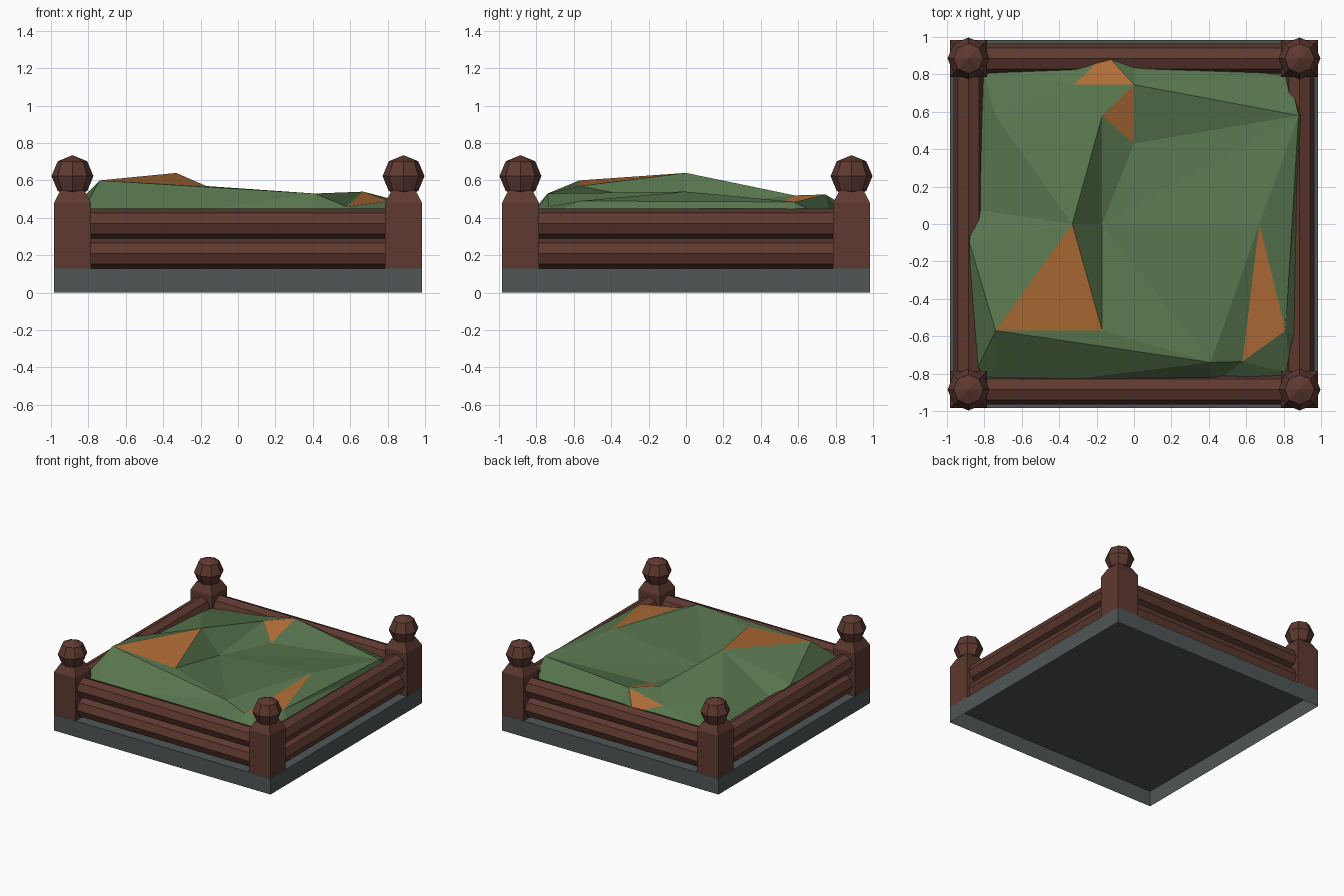
import bpy
import bmesh
from math import radians
from mathutils import Matrix, Vector
from mathutils.geometry import delaunay_2d_cdt

cube = bpy.data.objects.get("Cube")
if cube:
    bpy.data.objects.remove(cube)


def material(name, rgb):
    m = bpy.data.materials.new(name)
    m.use_nodes = True
    m.diffuse_color = (*rgb, 1)
    bsdf = next(n for n in m.node_tree.nodes if n.type == "BSDF_PRINCIPLED")
    bsdf.inputs["Base Color"].default_value = (*rgb, 1)
    bsdf.inputs["Roughness"].default_value = 0.9
    return m


STONE = material("grey stone", (0.08, 0.093, 0.093))
WOOD = material("brown wood", (0.112, 0.041, 0.03))
GRASS = material("green grass", (0.098, 0.18, 0.076))
EARTH = material("orange earth", (0.43, 0.15, 0.037))


def finish(name, bm, *mats):
    mesh = bpy.data.meshes.new(name)
    bm.to_mesh(mesh)
    bm.free()
    for m in mats:
        mesh.materials.append(m)
    obj = bpy.data.objects.new(name, mesh)
    bpy.context.collection.objects.link(obj)
    return obj


EDGE, BASE_TOP, RAIL = 0.985, 0.13, 0.885

# Stone base, open underneath
bm = bmesh.new()
bmesh.ops.create_cube(bm, size=1, matrix=Matrix.Translation((0, 0, BASE_TOP / 2))
                      @ Matrix.Diagonal((2 * EDGE, 2 * EDGE, BASE_TOP, 1)))
bottom = [f for f in bm.faces if f.normal.z < -0.5]
bmesh.ops.delete(bm, geom=bottom, context="FACES_ONLY")
finish("stone_base", bm, STONE)


# Corner posts: square shaft, chamfered shoulder and faceted ball
def post(name, x, y):
    bm = bmesh.new()
    rings = []
    for half, z in ((0.0985, BASE_TOP), (0.0985, 0.48), (0.065, 0.545)):
        rings.append([bm.verts.new((x + sx * half, y + sy * half, z))
                      for sx, sy in ((-1, -1), (1, -1), (1, 1), (-1, 1))])
    for lo, hi in zip(rings, rings[1:]):
        for i in range(4):
            j = (i + 1) % 4
            bm.faces.new((lo[i], lo[j], hi[j], hi[i]))
    bm.faces.new(rings[-1])
    bmesh.ops.create_uvsphere(bm, u_segments=8, v_segments=4, radius=0.112,
                              matrix=Matrix.Translation((x, y, 0.623)))
    finish(name, bm, WOOD)


for side_y, sy in (("front", -1), ("back", 1)):
    for side_x, sx in (("right", -1), ("left", 1)):
        post(f"{side_y}_{side_x}_post", sx * RAIL, sy * RAIL)


# Octagonal logs, two stacked on each side
def log(name, centre, axis):
    bm = bmesh.new()
    bmesh.ops.create_cone(bm, cap_ends=True, segments=8, radius1=0.08, radius2=0.08,
                          depth=1.66, matrix=Matrix.Translation(centre)
                          @ Matrix.Rotation(radians(90), 4, axis))
    finish(name, bm, WOOD)


for level, z in (("lower", 0.21), ("upper", 0.37)):
    for s, side_x, side_y in ((-1, "right", "front"), (1, "left", "back")):
        log(f"{side_y}_{level}_log", (0, s * RAIL, z), "Y")
        log(f"{side_x}_{level}_log", (s * RAIL, 0, z), "X")

# Faceted mound: named peaks and hollows, joined along ridge lines
peaks = {
    "A": (-0.74, -0.57, 0.6), "B": (-0.17, -0.57, 0.57), "C": (-0.33, 0, 0.64),
    "D": (-0.17, 0.58, 0.52), "E": (0, 0.745, 0.525), "F": (0, 0.43, 0.44),
    "G": (0.88, 0.58, 0.485), "H": (0.41, -0.74, 0.53), "I": (-0.17, 0, 0.46),
    "J": (-0.32, 0.745, 0.46), "K": (-0.15, 0.91, 0.43), "L": (0.81, -0.57, 0.49),
    "M": (0.67, 0, 0.54), "N": (-0.88, -0.1, 0.46), "O": (0.58, -0.735, 0.46),
    "P": (-0.74, 0.58, 0.44),
}
ridges = ("AB BC CA AH BH CI BI CD DI DF FI EF DE EJ JK EK EG FG GI GM MI IH HM "
          "HO MO ML LO LG JD JC CP CN AN").split()
bare_patches = [set("ABC"), set("DEF"), set("EJK"), set("MLO")]
# Sunken rim tucked behind the logs
rim = [(-0.86, -0.82, 0.38), (-0.74, -0.88, 0.36), (0.41, -0.87, 0.33),
       (0.62, -0.84, 0.38), (0.84, -0.8, 0.38), (0.87, -0.6, 0.42), (0.9, 0.58, 0.42),
       (0.83, 0.79, 0.38), (0, 0.9, 0.36), (-0.35, 0.89, 0.38), (-0.81, 0.83, 0.36),
       (-0.85, 0.58, 0.36), (-0.86, 0.08, 0.39)]

names = list(peaks)
points = [Vector(p) for p in list(peaks.values()) + rim]
edges = [(names.index(a), names.index(b)) for a, b in ridges]
flat, _, tris, origin, _, _ = delaunay_2d_cdt([p.xy for p in points], edges, [], 0, 0.0001)
bm = bmesh.new()
verts = [bm.verts.new(points[o[0]]) for o in origin]
for tri in tris:
    face = bm.faces.new([verts[i] for i in tri])
    ids = [origin[i][0] for i in tri]
    label = {names[i] if i < len(names) else "rim" for i in ids}
    face.material_index = int(label in bare_patches)
bm.normal_update()
finish("grass_mound", bm, GRASS, EARTH)
